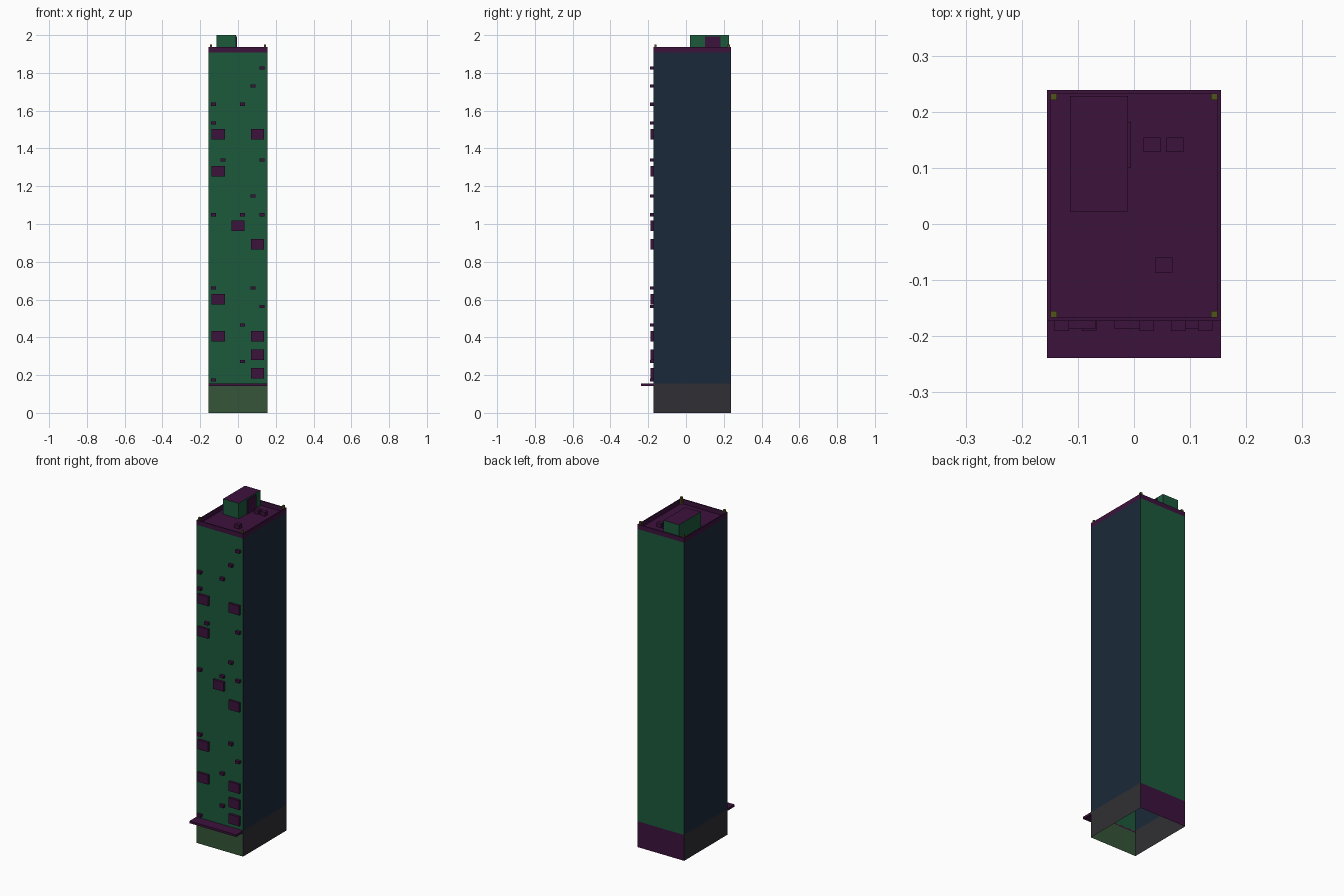
import bpy, bmesh

if "Cube" in bpy.data.objects:
    bpy.data.objects.remove(bpy.data.objects["Cube"])

X, Y0, Y1 = 0.155, -0.173, 0.239      # building footprint
Z_BASE, Z_ROOF, Z_RIM = 0.155, 1.908, 1.936
T = 0.006                             # parapet thickness


def material(name, rgb):
    m = bpy.data.materials.new(name)
    m.diffuse_color = (*rgb, 1)
    m.use_nodes = True
    m.node_tree.nodes["Principled BSDF"].inputs["Base Color"].default_value = m.diffuse_color
    return m


GREEN = material("facade_green", (0.012, 0.10, 0.045))
BLUE = material("side_blue", (0.01, 0.022, 0.04))
PURPLE = material("trim_purple", (0.045, 0.006, 0.045))
GREY = material("base_grey", (0.03, 0.03, 0.035))
MOSS = material("shopfront_moss", (0.035, 0.09, 0.04))
OLIVE = material("post_olive", (0.08, 0.09, 0.01))


def mesh_object(name, bm, *mats):
    me = bpy.data.meshes.new(name)
    bm.to_mesh(me)
    bm.free()
    for m in mats:
        me.materials.append(m)
    ob = bpy.data.objects.new(name, me)
    bpy.context.collection.objects.link(ob)
    return ob


def add_box(bm, x0, x1, y0, y1, z0, z1):
    vs = bmesh.ops.create_cube(bm, size=1)["verts"]
    for v in vs:
        v.co.x = x1 if v.co.x > 0 else x0
        v.co.y = y1 if v.co.y > 0 else y0
        v.co.z = z1 if v.co.z > 0 else z0


def boxes(name, mat, specs):
    bm = bmesh.new()
    for s in specs:
        add_box(bm, *s)
    return mesh_object(name, bm, mat)


def walls(name, z0, z1, front, side, back):
    """Open tube of four wall faces."""
    bm = bmesh.new()
    ring = [(-X, Y0), (X, Y0), (X, Y1), (-X, Y1)]
    lo = [bm.verts.new((x, y, z0)) for x, y in ring]
    hi = [bm.verts.new((x, y, z1)) for x, y in ring]
    for i, slot in enumerate((0, 1, 2, 1)):
        j = (i + 1) % 4
        bm.faces.new((lo[i], lo[j], hi[j], hi[i])).material_index = slot
    return mesh_object(name, bm, front, side, back)


# Hollow shell, open underneath
walls("ground_floor_walls", 0, Z_BASE, MOSS, GREY, PURPLE)
walls("tower_walls", Z_BASE, Z_ROOF, GREEN, BLUE, GREEN)

# Flat roof
bm = bmesh.new()
bm.faces.new([bm.verts.new((x, y, Z_ROOF))
              for x, y in ((-X, Y0), (X, Y0), (X, Y1), (-X, Y1))])
mesh_object("roof", bm, PURPLE)

# Parapet and corner posts
boxes("parapet", PURPLE, [
    (-X, X, Y0, Y0 + T, Z_ROOF, Z_RIM),
    (-X, X, Y1 - T, Y1, Z_ROOF, Z_RIM),
    (-X, -X + T, Y0 + T, Y1 - T, Z_ROOF, Z_RIM),
    (X - T, X, Y0 + T, Y1 - T, Z_ROOF, Z_RIM)])
boxes("corner_posts", OLIVE, [
    (x - 0.006, x + 0.006, y - 0.006, y + 0.006, Z_ROOF, 1.951)
    for x in (-0.143, 0.143) for y in (Y0 + 0.012, Y1 - 0.012)])

# Stair house: green walls with purple top, plus door
house = boxes("stair_house", GREEN, [(-0.114, -0.011, 0.022, 0.228, Z_ROOF, 2.0)])
house.data.materials.append(PURPLE)
for p in house.data.polygons:
    if p.normal.z > 0.5:
        p.material_index = 1
boxes("stair_house_door", PURPLE, [(-0.011, -0.005, 0.101, 0.182, Z_ROOF, 1.992)])

# Rooftop units
boxes("roof_units", PURPLE, [
    (x - 0.0155, x + 0.0155, y - 0.013, y + 0.013, Z_ROOF, 1.932)
    for x, y in ((0.032, 0.141), (0.073, 0.141), (0.053, -0.073))])

# Entrance canopy
boxes("canopy", PURPLE, [(-X, X, -0.239, Y0, 0.143, 0.156)])

# Window boxes on the front: column x -> heights
large = {-0.104: (1.475, 1.28, 0.601, 0.405),
         0.0: (0.99,),
         0.103: (1.475, 0.893, 0.405, 0.308, 0.21)}
boxes("window_boxes", PURPLE, [
    (x - 0.035, x + 0.035, -0.187, Y0, z - 0.028, z + 0.028)
    for x, zs in large.items() for z in zs])

# Small air conditioners on the front
small = {-0.129: (1.634, 1.535, 1.049, 0.66, 0.175),
         -0.08: (1.34,),
         0.023: (1.634, 1.049, 0.466, 0.273),
         0.079: (1.73, 1.147, 0.66),
         0.127: (1.827, 1.34, 1.049, 0.564)}
boxes("air_conditioners", PURPLE, [
    (x - 0.013, x + 0.013, -0.191, Y0, z - 0.008, z + 0.008)
    for x, zs in small.items() for z in zs])
